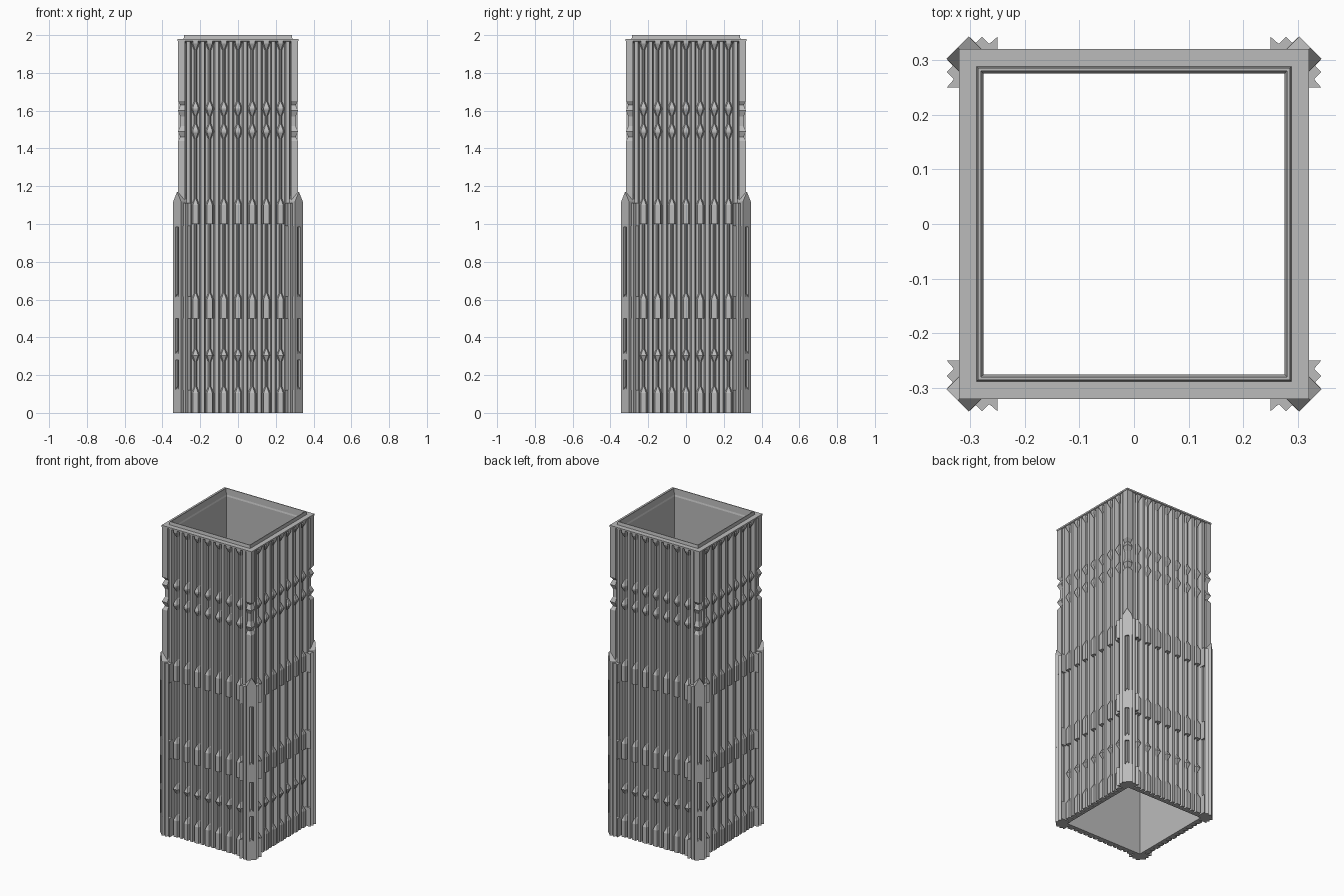
import bpy, bmesh
from math import pi
from mathutils import Matrix

if "Cube" in bpy.data.objects:
    bpy.data.objects.remove(bpy.data.objects["Cube"], do_unlink=True)

GREY = (0.5, 0.5, 0.5, 1)
mat = bpy.data.materials.new("stone grey")
mat.use_nodes = True
mat.diffuse_color = GREY
mat.node_tree.nodes["Principled BSDF"].inputs["Base Color"].default_value = GREY

PITCH = 0.075
WALL = 0.286
BAYS = [i * PITCH for i in range(-3, 4)]
RIBS = [(i + 0.5) * PITCH for i in range(-4, 4)]


def loft(bm, rings, caps=True):
    """Join rings of points; close the ends, or join last to first."""
    loops = [[bm.verts.new(p) for p in ring] for ring in rings]
    pairs = list(zip(loops, loops[1:]))
    if caps:
        bm.faces.new(loops[0])
        bm.faces.new(loops[-1])
    else:
        pairs.append((loops[-1], loops[0]))
    for a, b in pairs:
        n = len(a)
        for i in range(n):
            j = (i + 1) % n
            bm.faces.new((a[i], a[j], b[j], b[i]))


def finish(name, bm, sides=4, turn=0.0):
    """Repeat the part around the tower and make the object."""
    bmesh.ops.recalc_face_normals(bm, faces=bm.faces)
    source = bm.verts[:] + bm.edges[:] + bm.faces[:]
    if turn:
        bmesh.ops.rotate(bm, verts=bm.verts, matrix=Matrix.Rotation(turn, 3, 'Z'))
    for k in range(1, sides):
        copy = bmesh.ops.duplicate(bm, geom=source)["geom"]
        verts = [v for v in copy if isinstance(v, bmesh.types.BMVert)]
        bmesh.ops.rotate(bm, verts=verts, matrix=Matrix.Rotation(k * pi / 2, 3, 'Z'))
    mesh = bpy.data.meshes.new(name)
    bm.to_mesh(mesh)
    bm.free()
    mesh.materials.append(mat)
    bpy.context.collection.objects.link(bpy.data.objects.new(name, mesh))


def trapezoid(x, base, face, depth, z):
    return [(x - base, -WALL + 0.004, z), (x - face, -depth, z),
            (x + face, -depth, z), (x + base, -WALL + 0.004, z)]


def slab(bm, outline, near, far):
    """Extrude an outline in x and z from one depth to another."""
    loft(bm, [[(x, -d, z) for x, z in outline] for d in (near, far)])


# hollow square shaft with top ledge and raised rim
bm = bmesh.new()
profile = [(0.275, 0), (WALL, 0), (WALL, 1.955), (0.32, 1.97), (0.32, 1.98),
           (0.288, 1.98), (0.285, 2), (0.28, 2), (0.278, 1.96), (0.275, 1.95)]
loft(bm, [[(-r, -r, z), (r, -r, z), (r, r, z), (-r, r, z)] for r, z in profile], caps=False)
finish("shaft", bm, sides=1)

# vertical ribs between the bays
bm = bmesh.new()
for x in RIBS:
    loft(bm, [trapezoid(x, 0.017, 0.009, 0.314, z) for z in (0, 1.97)])
finish("ribs", bm)

# slim mullion in the middle of each bay
bm = bmesh.new()
for x in BAYS:
    loft(bm, [trapezoid(x, 0.009, 0.002, 0.302, z) for z in (0, 1.97)])
finish("mullions", bm)

# pointed panels filling the bays: bottom, top, pointed below, pointed above
PANELS = [(0, 0.14, False, True), (0.27, 0.34, True, True),
          (0.5, 0.635, False, True), (1.0, 1.135, False, True),
          (1.45, 1.53, True, True), (1.57, 1.65, True, True),
          (1.92, 1.975, True, False)]
bm = bmesh.new()
for x in BAYS:
    for low, high, below, above in PANELS:
        tip = 0.035
        rings = []
        if below:
            rings.append(trapezoid(x, 0.009, 0.002, 0.3, low))
            low += tip
        rings.append(trapezoid(x, 0.023, 0.014, 0.316, low))
        end = high - tip if above else high
        if end > low + 0.001:
            rings.append(trapezoid(x, 0.023, 0.014, 0.316, end))
        if above:
            rings.append(trapezoid(x, 0.009, 0.002, 0.3, high))
        loft(bm, rings)
finish("pointed_panels", bm)

# square corner posts, notched beside the double band
bm = bmesh.new()
steps = [(0.318, 0), (0.318, 1.44), (0.305, 1.46), (0.318, 1.49), (0.305, 1.52),
         (0.305, 1.57), (0.318, 1.6), (0.305, 1.63), (0.318, 1.65), (0.318, 1.97)]
a = 0.28
loft(bm, [[(a, -a, z), (r, -a, z), (r, -r, z), (a, -r, z)] for r, z in steps])
finish("corner_posts", bm)

# diagonal corner piers with gabled tops and slots
W, S = 0.029, 0.012
bm = bmesh.new()
slab(bm, [(-W, 0), (W, 0), (W, 1.12), (0, 1.17), (-W, 1.12)], 0.39, 0.441)
for s in (-1, 1):
    slab(bm, [(s * S, 0), (s * W, 0), (s * W, 1.12), (s * S, 1.149)], 0.44, 0.456)
for low, high, tip in [(0, 0.12, 0.02), (0.28, 0.31, 0.02), (0.5, 0.61, 0.02),
                       (0.985, 1.149, 0.021)]:
    slab(bm, [(-S, low), (S, low), (S, high), (0, high + tip), (-S, high)], 0.44, 0.456)
finish("corner_piers", bm, turn=pi / 4)

# ridged strips beside the piers, wider at the bands
bm = bmesh.new()
for s in (-1, 1):
    def strip(points, low, high):
        loft(bm, [[(s * x, -y, z) for x, y in points] for z in (low, high)])
    strip([(0.264, 0.3), (0.264, 0.329), (0.278, 0.342), (0.292, 0.329), (0.292, 0.3)], 0, 1.11)
    for low, high in [(0, 0.12), (0.5, 0.615), (0.99, 1.11)]:
        strip([(0.25, 0.3), (0.25, 0.342), (0.266, 0.328), (0.266, 0.3)], low, high)
        strip([(0.288, 0.3), (0.288, 0.33), (0.3, 0.342), (0.312, 0.3)], low, high)
finish("pier_strips", bm)
